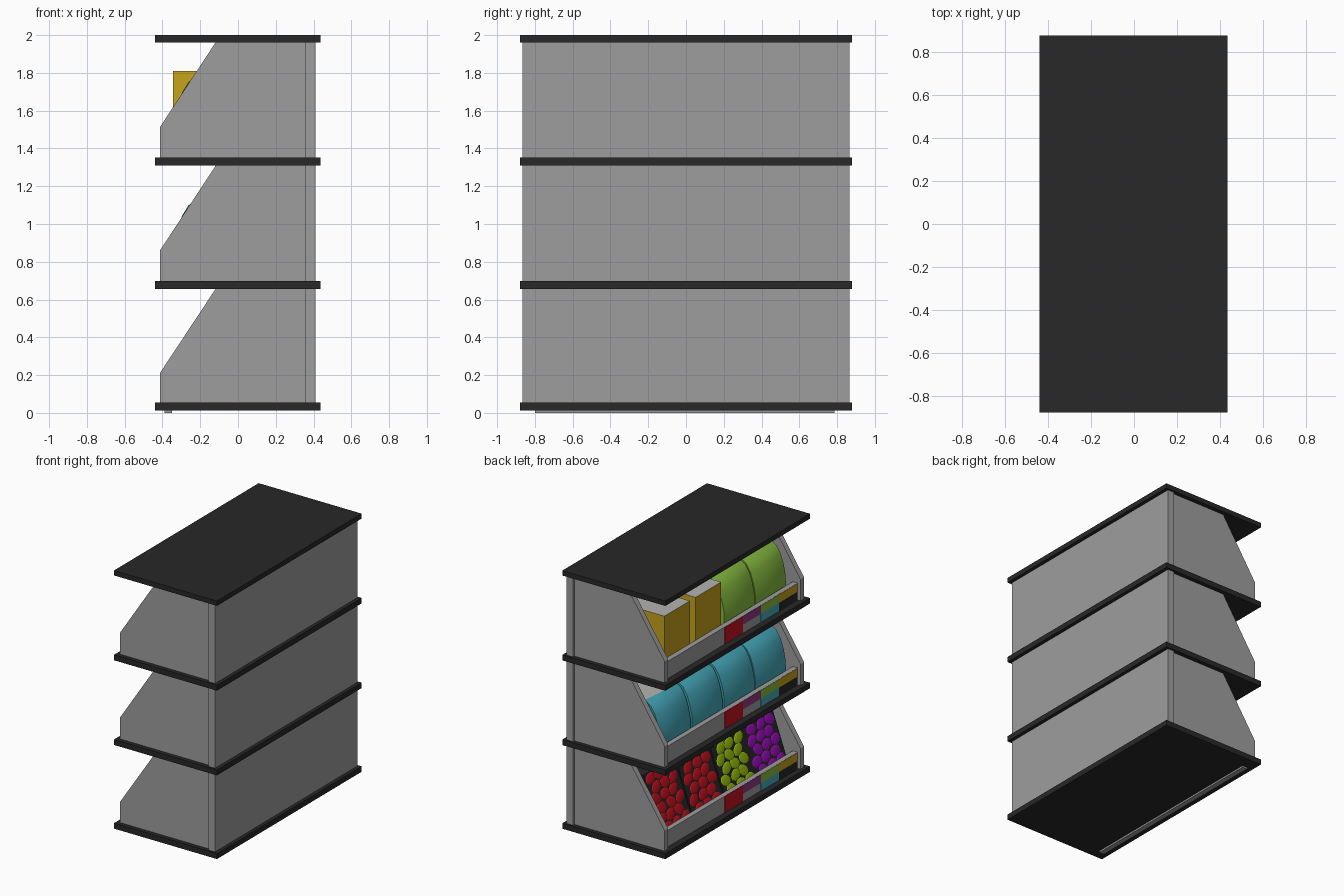
import bpy, bmesh, math, random
from mathutils import Vector

if "Cube" in bpy.data.objects:
    bpy.data.objects.remove(bpy.data.objects["Cube"])
random.seed(4)

COLOURS = {
    "charcoal": (0.021, 0.021, 0.021), "panel grey": (0.34, 0.34, 0.34),
    "gold": (0.57, 0.36, 0.012), "teal": (0.06, 0.40, 0.50),
    "leaf green": (0.24, 0.50, 0.05), "red": (0.58, 0.006, 0.014),
    "lime": (0.33, 0.54, 0.004), "purple": (0.34, 0.004, 0.52),
    "light grey": (0.45, 0.45, 0.44), "plum": (0.28, 0.04, 0.22)}
MAT = {}
for n, c in COLOURS.items():
    MAT[n] = bpy.data.materials.new(n)
    MAT[n].diffuse_color = (*c, 1)


def finish(name, bm, *mats):
    bmesh.ops.recalc_face_normals(bm, faces=bm.faces)
    me = bpy.data.meshes.new(name)
    bm.to_mesh(me)
    bm.free()
    for m in mats:
        me.materials.append(MAT[m])
    ob = bpy.data.objects.new(name, me)
    bpy.context.collection.objects.link(ob)
    return ob


def box(name, x, y, z, *mats):
    """Box; a second material, if given, goes on the top face."""
    bm = bmesh.new()
    bmesh.ops.create_cube(bm, size=1)
    for v in bm.verts:
        v.co = [(r[0] + r[1]) / 2 + c * (r[1] - r[0]) for c, r in zip(v.co, (x, y, z))]
    bm.normal_update()
    if len(mats) > 1:
        for f in bm.faces:
            f.material_index = int(f.normal.z > 0.9)
    return finish(name, bm, *mats)


def extrude_y(name, profile, y0, y1, mat):
    bm = bmesh.new()
    f = bm.faces.new([bm.verts.new((x, y0, z)) for x, z in profile])
    new = bmesh.ops.extrude_face_region(bm, geom=[f])["geom"]
    for v in new:
        if isinstance(v, bmesh.types.BMVert):
            v.co.y = y1
    return finish(name, bm, mat)


# front curve of a bulging packet, relative to its tier
CURVE = [(-0.325, 0.053), (-0.34, 0.15), (-0.338, 0.24), (-0.322, 0.32),
         (-0.296, 0.395), (-0.262, 0.45), (-0.21, 0.485)]


def packet(name, yc, width, base, mat, seg=6):
    """Packet with a front bowed both ways, leaning back, grey top."""
    bm = bmesh.new()
    rows = []
    for k, (x, z) in enumerate(CURVE):
        row = []
        for i in range(seg + 1):
            t = 2 * i / seg - 1
            row.append(bm.verts.new((x + 0.018 * t * t, yc + t * width / 2, base + z)))
        rows.append(row)
    for a, b in zip(rows, rows[1:]):
        for i in range(seg):
            bm.faces.new((a[i], a[i + 1], b[i + 1], b[i])).smooth = True
    # back corners, then top, back, bottom and sides
    lo = [bm.verts.new((0.10, yc + s * width / 2, base + 0.053)) for s in (-1, 1)]
    hi = [bm.verts.new((0.10, yc + s * width / 2, base + 0.50)) for s in (-1, 1)]
    bm.faces.new(rows[-1] + [hi[1], hi[0]]).material_index = 1
    bm.faces.new(rows[0] + [lo[1], lo[0]])
    bm.faces.new((lo[0], lo[1], hi[1], hi[0]))
    for s, i in ((0, 0), (1, -1)):
        bm.faces.new([r[i] for r in rows] + [hi[s], lo[s]])
    for e in bm.edges:      # crisp rim around the smooth front
        e.smooth = all(f.smooth for f in e.link_faces)
    return finish(name, bm, mat, "light grey")


def fruit_heap(name, yc, low, top, mat):
    """Flattened fruits packed over the sloped crate front."""
    bm = bmesh.new()
    up = (top - low).normalized()
    out = Vector((-up.z, 0, up.x))
    side = Vector((0, 1, 0))
    for r in range(6):
        for c in range(3):
            u = (c - 1) * 0.105 + (0.018 if r % 2 else -0.018) + random.uniform(-.008, .008)
            p = low.lerp(top, (r + 0.5) / 6) + side * (yc + u)
            ang = random.uniform(-0.6, 0.6)
            s = bmesh.ops.create_uvsphere(bm, u_segments=10, v_segments=6, radius=1)
            for v in s["verts"]:
                a, b, h = v.co.x * 0.056, v.co.y * 0.040, v.co.z * 0.006
                a, b = (a * math.cos(ang) - b * math.sin(ang), a * math.sin(ang) + b * math.cos(ang))
                v.co = p + side * a + up * b + out * h
    return finish(name, bm, mat)


SLABS = [(0.013, 0.055), (0.657, 0.699), (1.309, 1.351), (1.962, 2.0)]
for i, z in enumerate(SLABS):
    box(f"shelf_slab_{i}", (-0.44, 0.437), (-0.88, 0.88), z, "charcoal")

TIER = (0, 0.649, 1.302)
for i, b in enumerate(TIER):
    z0, z1 = SLABS[i][1] - 0.002, SLABS[i + 1][0] + 0.002
    # back wall and sloped side panels
    box(f"back_panel_{i}", (0.355, 0.41), (-0.865, 0.865), (z0, z1), "panel grey")
    prof = [(-0.412, z0), (0.355, z0), (0.355, z1), (-0.117, z1), (-0.412, b + 0.213)]
    for s, n in ((1, "left"), (-1, "right")):
        extrude_y(f"side_panel_{n}_{i}", prof, s * 0.848, s * 0.805, "panel grey")
    # retaining lip; the lowest one runs through the slab to the floor
    box(f"front_lip_{i}", (-0.39, -0.35), (-0.80, 0.785), (z0 if i else 0, b + 0.182), "panel grey")
    # coloured ticket plates on the lip: right end, top row, bottom row
    rows = [(0.09, "red", "red"), (-0.13, "plum", None),
            (-0.35, "leaf green", "teal"), (-0.57, "gold", "charcoal")]
    for k, (y, hi, lo) in enumerate(rows):
        for n, m, za, zb in (("upper", hi, 0.118, 0.181), ("lower", lo, 0.054, 0.118)):
            if m:
                box(f"ticket_{n}_{k}_{i}", (-0.394, -0.389), (y - 0.22, y), (b + za, b + zb), m)

CENTRES = (0.59, 0.20, -0.19, -0.57)

# bottom tier: sloped produce crates
slope = [(-0.345, 0.053), (-0.34, 0.10), (-0.18, 0.55), (0.0, 0.55), (0.0, 0.053)]
for k, (y, m) in enumerate(zip(CENTRES, ("red", "red", "lime", "purple"))):
    extrude_y(f"crate_{k}", slope, y - 0.19, y + 0.19, "charcoal")
    fruit_heap(f"fruit_{k}", y, Vector((-0.335, 0, 0.115)), Vector((-0.183, 0, 0.542)), m)

# middle tier: teal packets
for k, y in enumerate(CENTRES):
    packet(f"teal_packet_{k}", y, 0.37, TIER[1], "teal")

# top tier: gold boxes and green packets
for k, y in enumerate((0.60, 0.22)):
    box(f"gold_box_{k}", (-0.345, 0.0), (y - 0.155, y + 0.155), (1.35, 1.81), "gold", "light grey")
for k, y in enumerate(CENTRES[2:]):
    packet(f"green_packet_{k}", y, 0.37, TIER[2], "leaf green")

for m in bpy.data.materials:
    if m.users and not m.is_grease_pencil:
        m.use_nodes = True
        m.node_tree.nodes["Principled BSDF"].inputs["Base Color"].default_value = m.diffuse_color
